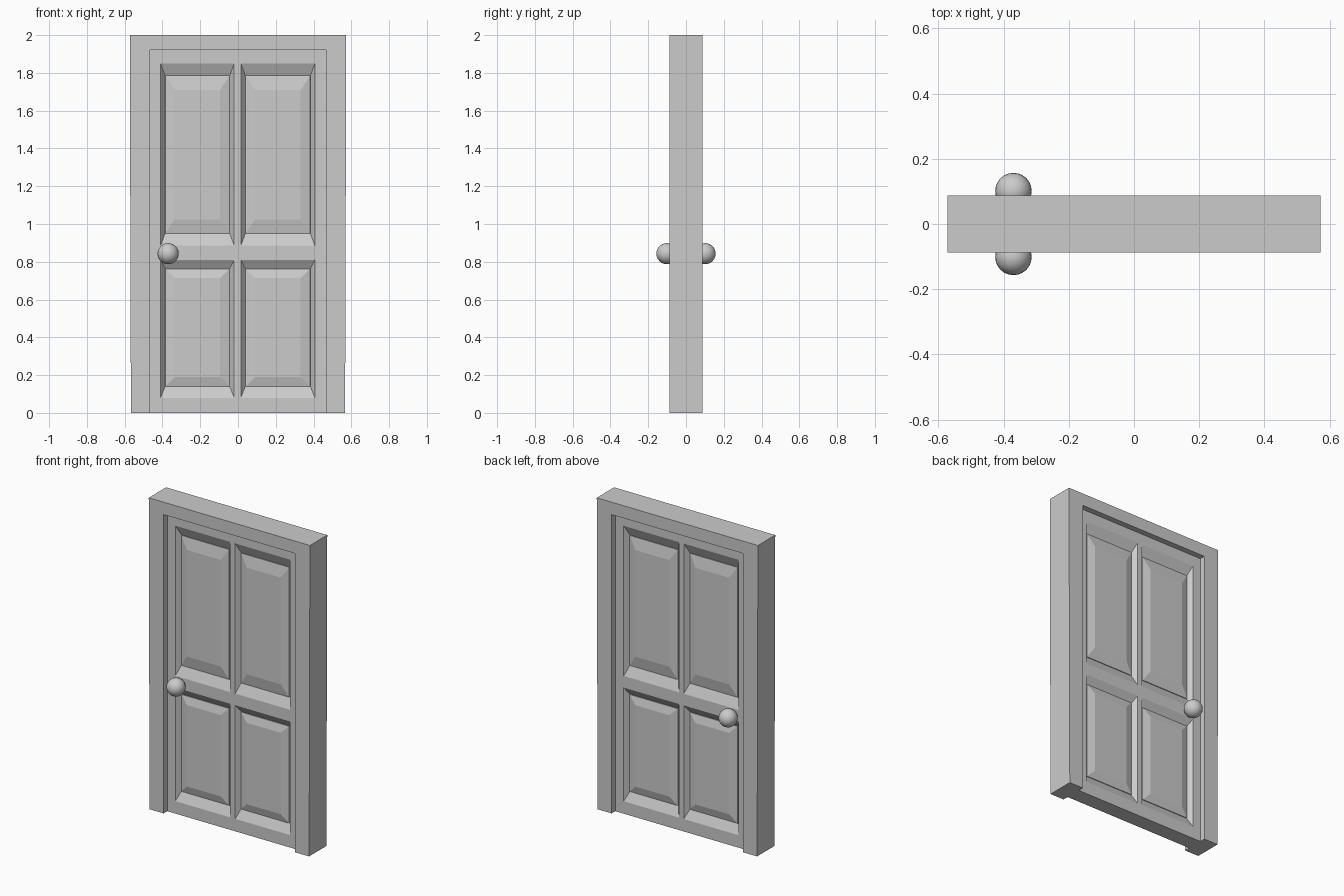
import bpy, bmesh

if "Cube" in bpy.data.objects:
    bpy.data.objects.remove(bpy.data.objects["Cube"])


def make_object(name, bm):
    bmesh.ops.remove_doubles(bm, verts=bm.verts, dist=1e-5)
    bmesh.ops.recalc_face_normals(bm, faces=bm.faces)
    mesh = bpy.data.meshes.new(name)
    bm.to_mesh(mesh)
    bm.free()
    obj = bpy.data.objects.new(name, mesh)
    bpy.context.collection.objects.link(obj)
    return obj


# Door frame: an upside-down U profile, slightly narrower at the floor
bm = bmesh.new()
outline = [(-.567, 0), (-.573, 2), (.573, 2), (.567, 0),
           (.467, 0), (.467, 1.92), (-.467, 1.92), (-.467, 0)]
face = bm.faces.new([bm.verts.new((x, -.088, z)) for x, z in outline])
ext = bmesh.ops.extrude_face_region(bm, geom=[face])
bmesh.ops.translate(bm, vec=(0, .176, 0),
                    verts=[v for v in ext["geom"] if isinstance(v, bmesh.types.BMVert)])
make_object("door_frame", bm)

# Door leaf: front half with four raised panels, mirrored to the back
bm = bmesh.new()
FACE_Y, GROOVE_Y, EDGE_Y, PANEL_Y = -.051, -.021, -.026, -.040
xs = [-.467, -.41, -.02, .015, .407, .467]
zs = [0, .08, .81, .885, 1.85, 1.92]


def ring(x0, x1, z0, z1, y):
    return [bm.verts.new(p) for p in ((x0, y, z0), (x1, y, z0), (x1, y, z1), (x0, y, z1))]


def bridge(a, b):
    for k in range(4):
        bm.faces.new((a[k], a[(k + 1) % 4], b[(k + 1) % 4], b[k]))


for i in range(5):
    for j in range(5):
        x0, x1, z0, z1 = xs[i], xs[i + 1], zs[j], zs[j + 1]
        last = ring(x0, x1, z0, z1, FACE_Y)
        if i in (1, 3) and j in (1, 3):
            # sloped moulding, small step, then bevelled raised field
            bz = .075 if j == 3 else .05
            top = .065 if j == 3 else .047
            bot = .065 if j == 3 else .06
            for dx, dz, y in ((.024, 0, GROOVE_Y), (.025, 0, EDGE_Y), (.075, bz, PANEL_Y)):
                new = ring(x0 + dx, x1 - dx, z0 + bot + dz, z1 - top - dz, y)
                bridge(last, new)
                last = new
        bm.faces.new(last)

# Outer edges of the leaf back to the mirror plane
bridge(ring(xs[0], xs[-1], zs[0], zs[-1], FACE_Y), ring(xs[0], xs[-1], zs[0], zs[-1], 0))
door = make_object("door_leaf", bm)
mirror = door.modifiers.new("Mirror", 'MIRROR')
mirror.use_axis = (False, True, False)

# Round knobs on both faces
for name, side in (("front_knob", -1), ("back_knob", 1)):
    bpy.ops.mesh.primitive_uv_sphere_add(segments=24, ring_count=12, radius=.056,
                                         location=(-.37, side * .101, .843))
    knob = bpy.context.object
    knob.name = name
    bpy.ops.object.shade_smooth()
